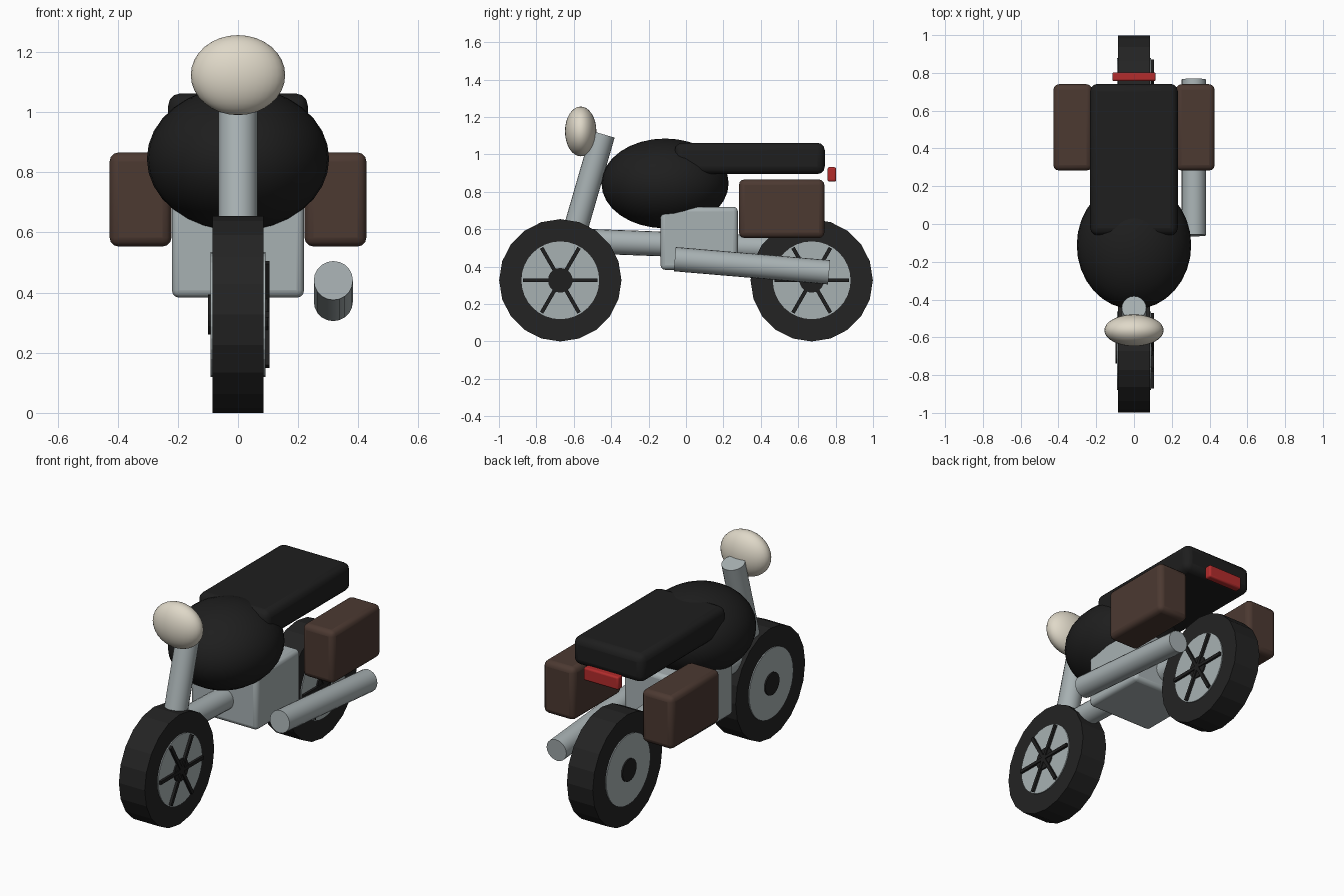
import bpy, math
from mathutils import Vector

if "Cube" in bpy.data.objects:
    bpy.data.objects.remove(bpy.data.objects["Cube"])


def material(name, r, g, b):
    m = bpy.data.materials.new(name)
    m.diffuse_color = (r, g, b, 1)
    m.use_nodes = True
    m.node_tree.nodes["Principled BSDF"].inputs["Base Color"].default_value = m.diffuse_color
    return m


RUBBER = material("tyre_black", 0.017, 0.017, 0.017)
BLACK = material("gloss_black", 0.013, 0.013, 0.013)
STEEL = material("steel_grey", 0.39, 0.44, 0.45)
LEATHER = material("brown_leather", 0.072, 0.041, 0.031)
CREAM = material("cream", 0.74, 0.69, 0.58)
RED = material("red", 0.45, 0.025, 0.025)


def finish(name, mat):
    o = bpy.context.object
    o.name = name
    o.data.materials.append(mat)
    return o


def tube(name, a, b, radius, mat, sides=20, smooth=False):
    """Cylinder running from point a to point b."""
    a, b = Vector(a), Vector(b)
    d = b - a
    bpy.ops.mesh.primitive_cylinder_add(
        vertices=sides, radius=radius, depth=d.length, location=(a + b) / 2,
        rotation=d.to_track_quat('Z', 'Y').to_euler())
    o = finish(name, mat)
    if smooth:
        bpy.ops.object.shade_smooth_by_angle(angle=math.radians(30))
    return o


def box(name, lo, hi, mat, bevel=0.0):
    """Box between two corners with rounded edges."""
    lo, hi = Vector(lo), Vector(hi)
    bpy.ops.mesh.primitive_cube_add(size=1, location=(lo + hi) / 2)
    o = bpy.context.object
    o.scale = hi - lo
    bpy.ops.object.transform_apply(location=False, rotation=False, scale=True)
    finish(name, mat)
    if bevel:
        m = o.modifiers.new("round", 'BEVEL')
        m.width, m.segments = bevel, 3
        bpy.ops.object.shade_smooth_by_angle(angle=math.radians(35))
    return o


def ellipsoid(name, centre, radii, mat):
    bpy.ops.mesh.primitive_uv_sphere_add(segments=32, ring_count=16, location=centre)
    o = bpy.context.object
    o.scale = radii
    bpy.ops.object.transform_apply(location=False, rotation=False, scale=True)
    bpy.ops.object.shade_smooth()
    return finish(name, mat)


# Wheels: tyre, rim disc, hub and spokes on the right side only
R = 0.327
for label, y in (("front", -0.672), ("rear", 0.672)):
    def axle(part, half, radius, mat, sides):
        tube(f"{label}_{part}", (-half, y, R), (half, y, R), radius, mat, sides)
    axle("tyre", 0.085, R, RUBBER, 20)
    axle("rim", 0.091, 0.208, STEEL, 32)
    axle("hub", 0.099, 0.066, BLACK, 20)
    for k in range(3):
        s = box(f"{label}_spoke_{k + 1}", (0.085, y - 0.2, R - 0.01),
                (0.105, y + 0.2, R + 0.01), BLACK)
        s.rotation_euler.x = math.radians(60 * k)

# Fork, frame and engine
tube("fork", (0, -0.67, R), (0, -0.444, 1.108), 0.065, STEEL, 20, True)
tube("frame_tube", (0, -0.5, 0.535), (0, 0.5, 0.498), 0.066, STEEL, 20, True)
box("engine", (-0.22, -0.136, 0.383), (0.22, 0.277, 0.72), STEEL, 0.025)

# Exhaust on the right side
tube("exhaust", (0.317, -0.06, 0.44), (0.317, 0.765, 0.37), 0.065, STEEL, 20, True)

# Body
ellipsoid("fuel_tank", (0, -0.112, 0.845), (0.303, 0.34, 0.24), BLACK)
box("seat", (-0.232, -0.06, 0.895), (0.232, 0.742, 1.062), BLACK, 0.04)
ellipsoid("headlight", (0, -0.563, 1.123), (0.157, 0.084, 0.133), CREAM)
box("tail_light", (-0.115, 0.757, 0.855), (0.115, 0.803, 0.932), RED, 0.01)

# Saddlebags on both sides
for side, x in (("left", -0.324), ("right", 0.324)):
    box(f"{side}_saddlebag", (x - 0.103, 0.283, 0.553), (x + 0.103, 0.74, 0.866),
        LEATHER, 0.03)
